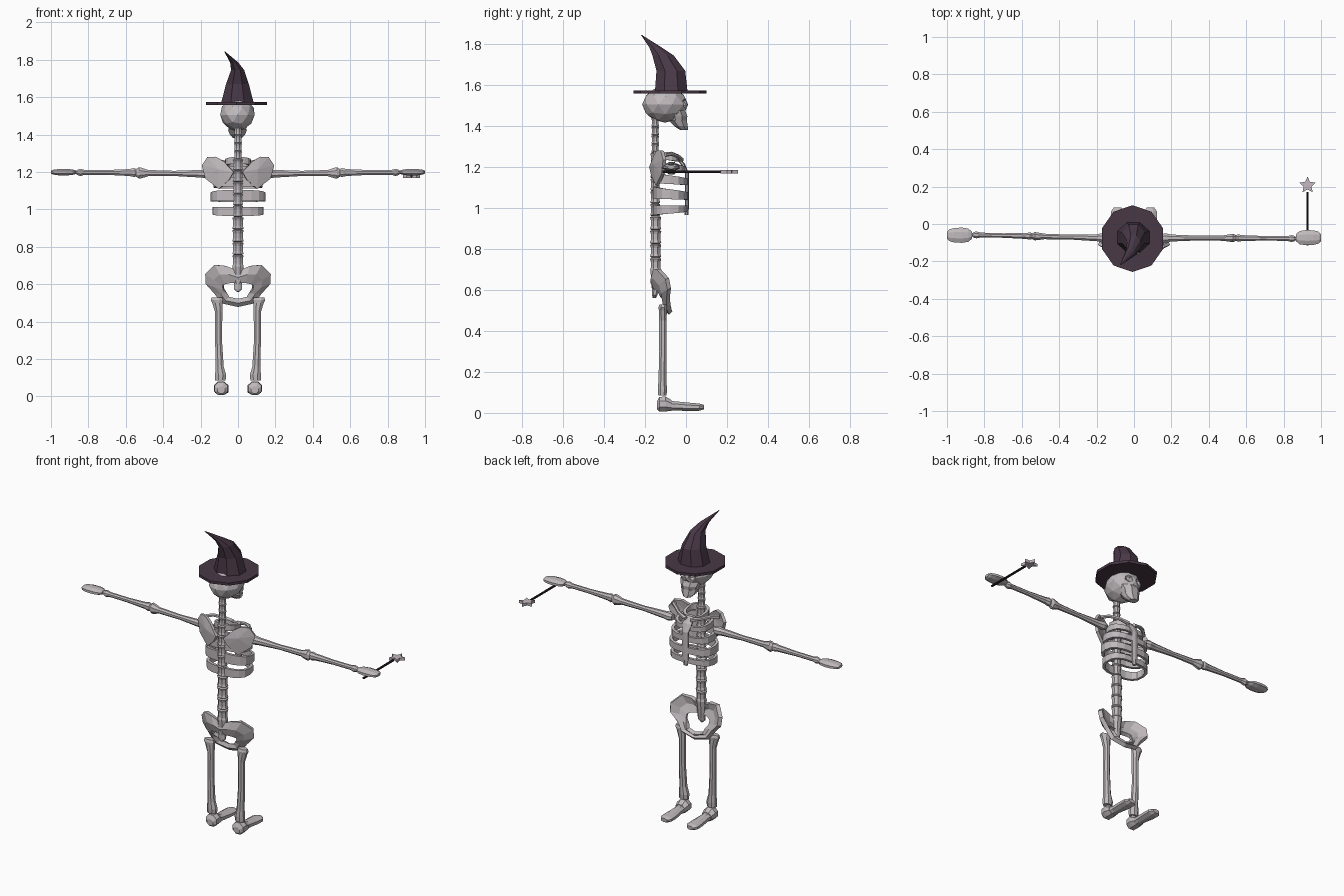
import bpy, bmesh, math
from mathutils import Vector, Matrix


def material(name, col):
    m = bpy.data.materials.new(name)
    m.diffuse_color = (*col, 1)
    return m


BONE = material("bone_grey", (0.53, 0.49, 0.51))
FELT = material("dark_purple_felt", (0.065, 0.040, 0.062))
WOOD = material("dark_wood", (0.018, 0.012, 0.018))
STAR = material("pale_star", (0.56, 0.49, 0.54))


def finish(bm, name, mat):
    bmesh.ops.recalc_face_normals(bm, faces=bm.faces[:])
    me = bpy.data.meshes.new(name)
    bm.to_mesh(me)
    bm.free()
    ob = bpy.data.objects.new(name, me)
    bpy.context.collection.objects.link(ob)
    me.materials.append(mat)
    return ob


def bridge(bm, rings, closed=False):
    n = len(rings[0])
    pairs = list(zip(rings, rings[1:])) + ([(rings[-1], rings[0])] if closed else [])
    for a, b in pairs:
        for i in range(n):
            j = (i + 1) % n
            bm.faces.new((a[i], a[j], b[j], b[i]))


def tube(name, stations, mat=BONE, sides=8, axis=None):
    """Loft ellipses: station = (x, y, z, half width, half depth or height)."""
    pts = [Vector(s[:3]) for s in stations]
    d = Vector(axis) if axis else (pts[-1] - pts[0])
    d.normalize()
    if abs(d.z) > 0.9:
        u = Vector((1, 0, 0))
        u = (u - d * u.dot(d)).normalized()
    else:
        u = Vector((0, 0, 1)).cross(d).normalized()
    v = d.cross(u)
    bm = bmesh.new()
    rings = []
    for p, s in zip(pts, stations):
        ring = []
        for i in range(sides):
            t = 2 * math.pi * (i + 0.5) / sides
            ring.append(bm.verts.new(p + u * s[3] * math.cos(t) + v * s[4] * math.sin(t)))
        rings.append(ring)
    bridge(bm, rings)
    bm.faces.new(rings[0])
    bm.faces.new(rings[-1])
    return finish(bm, name, mat)


def solidify(ob, t):
    m = ob.modifiers.new("thickness", "SOLIDIFY")
    m.thickness = t
    m.offset = 0


def mirror(ob):
    m = ob.modifiers.new("mirror", "MIRROR")
    m.use_clip = True
    return ob


# hat: brim and bent cone
tube("hat_brim", [(-0.008, -0.078, 1.558, 0.172, 0.178),
                  (-0.008, -0.078, 1.574, 0.172, 0.178)], FELT, 10)
tube("hat_cone", [(-0.003, -0.072, 1.57, 0.094, 0.086), (-0.003, -0.074, 1.67, 0.066, 0.076),
                  (-0.002, -0.112, 1.745, 0.038, 0.056), (-0.02, -0.15, 1.785, 0.024, 0.032),
                  (-0.072, -0.218, 1.845, 0.002, 0.002)], FELT, 8, (0, 0, 1))

# skull with cut eye sockets and nose
bm = bmesh.new()
bmesh.ops.create_icosphere(bm, subdivisions=2, radius=1)
for v in bm.verts:
    k = 1 + 0.2 * min(v.co.z, 0)
    v.co = Vector((v.co.x * 0.097 * k - 0.003, v.co.y * 0.112 - 0.102, v.co.z * 0.088 + 1.505))
skull = finish(bm, "skull", BONE)
bm = bmesh.new()
for x, z, r in ((-0.041, 1.512, 0.027), (0.035, 1.512, 0.027), (-0.003, 1.472, 0.013)):
    bmesh.ops.create_icosphere(bm, subdivisions=1, radius=r,
                               matrix=Matrix.Translation((x, 0.002, z)))
cutter = finish(bm, "socket_cutter", BONE)
cutter.hide_render = True
cutter.hide_viewport = True
cut = skull.modifiers.new("sockets", "BOOLEAN")
cut.object = cutter
tube("upper_jaw", [(-0.003, -0.035, 1.425, 0.048, 0.042), (-0.003, -0.036, 1.448, 0.058, 0.046),
                   (-0.003, -0.045, 1.475, 0.066, 0.045)], BONE, 8, (0, 0, 1))
tube("lower_jaw", [(-0.003, -0.010, 1.382, 0.026, 0.022), (-0.003, -0.025, 1.400, 0.044, 0.036),
                   (-0.003, -0.040, 1.428, 0.056, 0.048)], BONE, 8, (0, 0, 1))


# spine: stacked vertebrae, widest at their rims
def vertebrae(name, z0, z1, count, r, y):
    h = (z1 - z0) / count
    st = []
    for i in range(count):
        for f, k in ((0.0, 0.72), (0.08, 1), (0.3, 0.85), (0.7, 0.85), (0.92, 1), (1, 0.72)):
            st.append((0, y, z0 + h * (i + f), r * k, r * k * 0.9))
    tube(name, st)


vertebrae("neck_vertebrae", 1.27, 1.44, 4, 0.023, -0.15)
vertebrae("chest_vertebrae", 0.96, 1.27, 5, 0.029, -0.15)
vertebrae("lower_vertebrae", 0.69, 0.96, 4, 0.033, -0.148)
tube("tail_bone", [(0, -0.155, 0.56, 0.008, 0.008), (0, -0.153, 0.575, 0.024, 0.014),
                   (0, -0.15, 0.60, 0.024, 0.018), (0, -0.148, 0.70, 0.032, 0.028)])


# ribs: flat bands curving from spine to breastbone
def rib(name, z, rx, y0, y1, h, drop):
    bm = bmesh.new()
    rings = []
    cy, ry = (y0 + y1) / 2, (y1 - y0) / 2
    for i in range(16):
        t = 2 * math.pi * i / 16
        c, s = math.cos(t), math.sin(t)
        px = math.copysign(abs(c) ** 0.75, c)
        py = math.copysign(abs(s) ** 0.75, s)
        hh = h * (1 - 0.22 * s)
        zc = z - drop * s
        rings.append([bm.verts.new((px * (rx - o), cy + py * (ry - o), zc + e * hh))
                      for o, e in ((0, -0.5), (0, 0.5), (0.016, 0.5), (0.016, -0.5))])
    bridge(bm, rings, True)
    finish(bm, name, BONE)


for i, (z, rx, y1, h, drop) in enumerate(((0.993, 0.137, 0.006, 0.040, -0.004),
                                          (1.067, 0.146, 0.008, 0.048, 0.008),
                                          (1.138, 0.132, 0.008, 0.042, 0.010),
                                          (1.200, 0.108, -0.004, 0.036, 0.010),
                                          (1.250, 0.070, -0.035, 0.030, 0.012))):
    rib("rib_%d" % (i + 1), z, rx, -0.162, y1, h, drop)
tube("breastbone", [(0, 0.002, 0.965, 0.012, 0.009), (0, 0.004, 1.00, 0.022, 0.010),
                    (0, 0.004, 1.17, 0.024, 0.010), (0, -0.016, 1.215, 0.034, 0.011),
                    (0, -0.045, 1.25, 0.028, 0.011)], BONE, 6, (0, 0, 1))

# shoulder blades: faceted fans sloping forward at the outer edge
bm = bmesh.new()
mid = bm.verts.new((0.105, -0.150, 1.215))
edge = [bm.verts.new((x, -0.172 + 0.40 * max(x - 0.02, 0), z)) for x, z in
        ((0.022, 1.20), (0.075, 1.255), (0.115, 1.28), (0.16, 1.28), (0.19, 1.235),
         (0.17, 1.165), (0.10, 1.11), (0.045, 1.16))]
for a, b in zip(edge, edge[1:] + edge[:1]):
    bm.faces.new((mid, a, b))
blade = finish(bm, "shoulder_blades", BONE)
solidify(blade, 0.018)
mirror(blade)
mirror(tube("collar_bones", [(0.015, -0.022, 1.235, 0.014, 0.012), (0.07, -0.035, 1.25, 0.010, 0.010),
                             (0.12, -0.07, 1.265, 0.011, 0.010),
                             (0.155, -0.105, 1.26, 0.014, 0.012)], BONE, 6))

# pelvis: winged bowl around an opening
outer = ((0, -.15, .665), (.06, -.15, .695), (.12, -.135, .703), (.168, -.092, .655),
         (.166, -.082, .605), (.12, -.088, .555), (.085, -.082, .505), (0, -.075, .487))
inner = ((0, -.15, .61), (.04, -.148, .61), (.065, -.138, .605), (.08, -.128, .597),
         (.078, -.118, .575), (.06, -.102, .555), (.05, -.09, .53), (0, -.082, .517))
bm = bmesh.new()
ov = [bm.verts.new(p) for p in outer]
# middle row is dished backward
mv = [bm.verts.new((Vector(p) + Vector(q)) / 2 + Vector((0, -0.012, 0))) for p, q in zip(outer, inner)]
iv = [bm.verts.new(p) for p in inner]
for A, B in ((ov, mv), (mv, iv)):
    for i in range(7):
        bm.faces.new((A[i], A[i + 1], B[i + 1], B[i]))
pelvis = finish(bm, "pelvis", BONE)
solidify(pelvis, 0.024)
mirror(pelvis)

# legs and feet
mirror(tube("leg_bones", [(.094, -.115, .085, .030, .022), (.093, -.115, .115, .032, .024),
                          (.098, -.115, .16, .023, .021), (.104, -.113, .30, .020, .019),
                          (.103, -.113, .45, .021, .020), (.110, -.113, .50, .030, .021),
                          (.113, -.113, .515, .035, .023), (.112, -.113, .53, .031, .018)], BONE, 8, (0, 0, 1)))
mirror(tube("heels", [(.09, -.142, .035, .022, .020), (.09, -.13, .042, .038, .038),
                      (.09, -.10, .044, .042, .040), (.09, -.07, .036, .034, .028)], BONE, 8))
mirror(tube("feet", [(.09, -.12, .036, .034, .030), (.088, -.05, .034, .030, .024),
                     (.088, .02, .029, .038, .022), (.088, .065, .028, .039, .019),
                     (.088, .087, .028, .022, .012)], BONE, 8))

# arms and hands, each side along x
for s, side, ys, ye, yw, yh in ((1, "right", -.075, -.075, -.078, -.073),
                                (-1, "left", -.075, -.065, -.058, -.060)):
    def limb(name, prof, ya, yb, za=1.195, zb=1.195):
        x0, x1 = prof[0][0], prof[-1][0]
        st = []
        for x, a, b in prof:
            f = (x - x0) / (x1 - x0)
            st.append((s * x, ya + f * (yb - ya), za + f * (zb - za), a, b))
        tube(side + "_" + name, st, BONE, 8, (s, 0, 0))

    limb("upper_arm", [(.14, .018, .018), (.165, .028, .026), (.20, .020, .022), (.34, .014, .015),
                       (.48, .016, .018), (.515, .022, .030), (.53, .024, .033), (.545, .016, .022)],
         ys, ye, 1.19)
    limb("forearm", [(.54, .014, .018), (.555, .021, .026), (.58, .017, .020), (.70, .013, .014),
                     (.82, .014, .014), (.842, .020, .021), (.855, .017, .017), (.868, .008, .008)],
         ye, yw, 1.197, 1.198)
    limb("hand", [(.866, .020, .010), (.885, .038, .016), (.92, .044, .019), (.96, .042, .018),
                  (.988, .034, .014), (1.0, .020, .008)], yh, yh, 1.199, 1.199)

# wand with a flat five-pointed star
tube("wand_stick", [(.928, -.115, 1.177, .007, .007), (.928, .17, 1.177, .007, .007)], WOOD, 6)
bm = bmesh.new()
ring = []
for i in range(10):
    r, t = (0.047, 0.022)[i % 2], math.pi / 2 + i * math.pi / 5
    ring.append(bm.verts.new((.928 + r * math.cos(t), .207 + r * math.sin(t), 1.177)))
bm.faces.new(ring)
solidify(finish(bm, "wand_star", STAR), 0.017)
